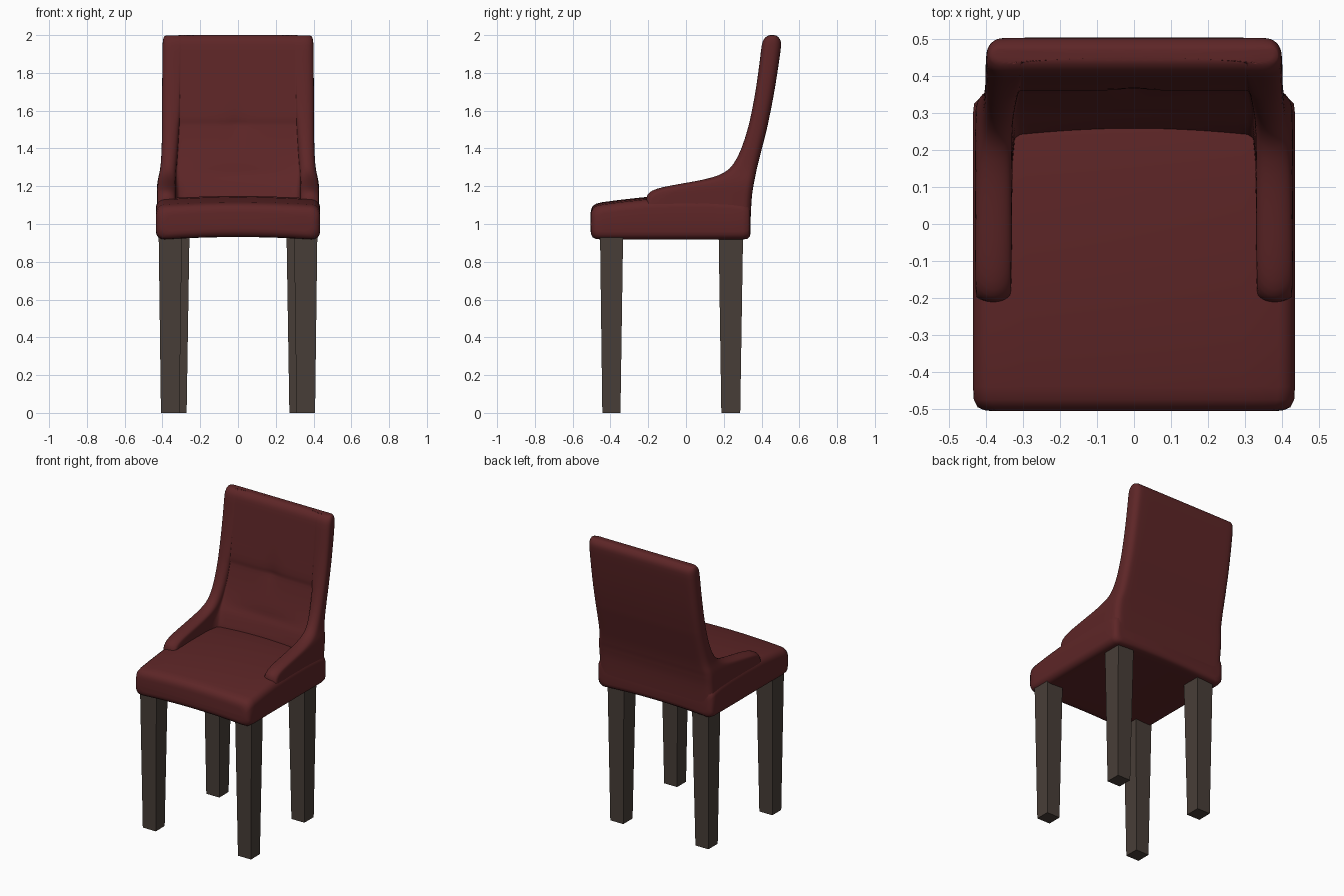
import bpy, bmesh, math

if "Cube" in bpy.data.objects:
    bpy.data.objects.remove(bpy.data.objects["Cube"])


def material(name, rgb):
    m = bpy.data.materials.new(name)
    m.diffuse_color = (*rgb, 1)
    m.use_nodes = True
    m.node_tree.nodes["Principled BSDF"].inputs["Base Color"].default_value = m.diffuse_color
    return m


red = material("dark red upholstery", (0.11, 0.019, 0.020))
wood = material("dark brown wood", (0.065, 0.048, 0.039))


def loft(name, rings, mat, smooth=True, subdiv=0, cap_start=True):
    """Skin a list of closed rings that all have the same point count."""
    bm = bmesh.new()
    vs = [[bm.verts.new(p) for p in r] for r in rings]
    n = len(rings[0])
    for a, b in zip(vs, vs[1:]):
        for i in range(n):
            j = (i + 1) % n
            bm.faces.new((a[i], a[j], b[j], b[i]))
    if cap_start:
        bm.faces.new(vs[0])
    bm.faces.new(vs[-1])
    bmesh.ops.recalc_face_normals(bm, faces=bm.faces)
    me = bpy.data.meshes.new(name)
    bm.to_mesh(me)
    bm.free()
    me.materials.append(mat)
    for p in me.polygons:
        p.use_smooth = smooth
    ob = bpy.data.objects.new(name, me)
    bpy.context.collection.objects.link(ob)
    if subdiv:
        s = ob.modifiers.new("soften", 'SUBSURF')
        s.levels = s.render_levels = subdiv
    return ob


# Seat: rounded slab lofted front to back (y, inset, top z)
def seat_ring(y, inset, top):
    hx, zb, zt = 0.435 - inset, 0.915 + inset, top - inset
    r = 0.045
    pts = []
    for cx, cz, a0 in ((hx - r, zt - r, 0), (-hx + r, zt - r, 90),
                       (-hx + r, zb + r, 180), (hx - r, zb + r, 270)):
        for k in range(5):
            a = math.radians(a0 + k * 22.5)
            pts.append((cx + r * math.cos(a), cz + r * math.sin(a)))
        # extra points along the flat top and bottom carry the crown
        if a0 in (0, 180):
            s = 1 if a0 == 0 else -1
            z = zt if a0 == 0 else zb
            pts += [(s * (hx - r) * t, z) for t in (.75, .5, .25, 0, -.25, -.5, -.75)]
    return [(x, y, z + 0.016 * (1 - (x / hx) ** 2)) for x, z in pts]


seat = [(-.505, .045, 1.085), (-.503, .03, 1.087), (-.495, .012, 1.09),
        (-.475, .002, 1.094), (-.44, 0, 1.10), (-.34, 0, 1.113), (-.22, 0, 1.126),
        (-.05, 0, 1.132), (.12, 0, 1.132), (.24, 0, 1.125), (.30, 0, 1.115),
        (.325, .003, 1.11), (.338, .015, 1.11), (.342, .035, 1.11)]
loft("seat", [seat_ring(*s) for s in seat], red)


# Back and arms: one shell of U-shaped level sections
# (z, half width, inner half width, tip y, inner y, rear y, tip roundness)
shell = [
    (0.97, .430, .330, -.215, .232, .340, .02),
    (1.12, .430, .330, -.215, .235, .346, .02),
    (1.155, .430, .330, -.208, .245, .350, .04),
    (1.178, .430, .330, -.185, .252, .353, .08),
    (1.195, .429, .330, -.13, .257, .356, .13),
    (1.210, .428, .330, -.05, .262, .358, .14),
    (1.225, .426, .330, .04, .267, .361, .12),
    (1.243, .423, .329, .13, .275, .365, .09),
    (1.270, .416, .328, .205, .288, .370, .06),
    (1.310, .409, .325, .250, .308, .379, .045),
    (1.40, .404, .318, .296, .335, .402, .035),
    (1.51, .402, .312, .328, .358, .430, .03),
    (1.535, .402, .310, .334, .363, .435, .03),
    (1.55, .402, .310, .338, .356, .438, .03),
    (1.66, .402, .308, .361, .371, .461, .03),
    (1.80, .401, .306, .383, .387, .484, .03),
    (1.93, .400, .305, .398, .400, .503, .03),
    (1.965, .399, .305, .404, .405, .505, .03),
    (1.985, .395, .305, .416, .417, .494, .03),
    (1.997, .388, .305, .432, .433, .480, .02),
    (2.0, .382, .305, .442, .443, .470, .01)]


def shell_ring(z, w, wi, yf, yi, yb, r):
    ro = min(r, (yb - yf) * 0.45)
    ri = min(r, (yi - yf) * 0.9)
    rb = min(0.045, (yb - yf) * 0.45)
    half = [(w * t, yb) for t in (.25, .5, .75)]
    for k in range(5):                       # rear corner
        a = math.radians(90 - k * 22.5)
        half.append((w - rb + rb * math.cos(a), yb - rb + rb * math.sin(a)))
    c, h = (w + wi) / 2, (w - wi) / 2
    for k in range(9):                       # rounded arm edge
        a = math.radians(k * 22.5)
        rr = ro if k < 4 else ri
        half.append((c + h * math.cos(a), yf + rr * (1 - math.sin(a))))

    def inner(x):                            # padded inner face with tuft dimple
        bow = 0.018 * (1 - (x / wi) ** 2) if z < 1.3 else 0
        return yi + bow + 0.012 * math.exp(-(x / .05) ** 2 - ((z - 1.53) / .03) ** 2)
    half += [(wi * t, inner(wi * t)) for t in (1, .96, .75, .5, .25, .1)]
    ring = [(0, yb)] + half + [(0, inner(0))] + [(-x, y) for x, y in reversed(half)]
    return [(x, y, z) for x, y in ring]


loft("back_and_arms", [shell_ring(*s) for s in shell], red, subdiv=1, cap_start=False)


# Legs: four square tapered posts
def leg(name, top, bottom):
    rings = [[(x0, y0, z), (x1, y0, z), (x1, y1, z), (x0, y1, z)]
             for (x0, x1, y0, y1), z in ((bottom, 0), (top, 0.94))]
    loft(name, rings, wood, smooth=False)


def flip(b):
    return (-b[1], -b[0], b[2], b[3])


for name, top, bottom in (
        ("front_leg", (.297, .42, -.455, -.333), (.31, .408, -.443, -.347)),
        ("rear_leg", (.257, .38, .173, .302), (.272, .37, .187, .287))):
    leg(name + "_right", top, bottom)
    leg(name + "_left", flip(top), flip(bottom))
